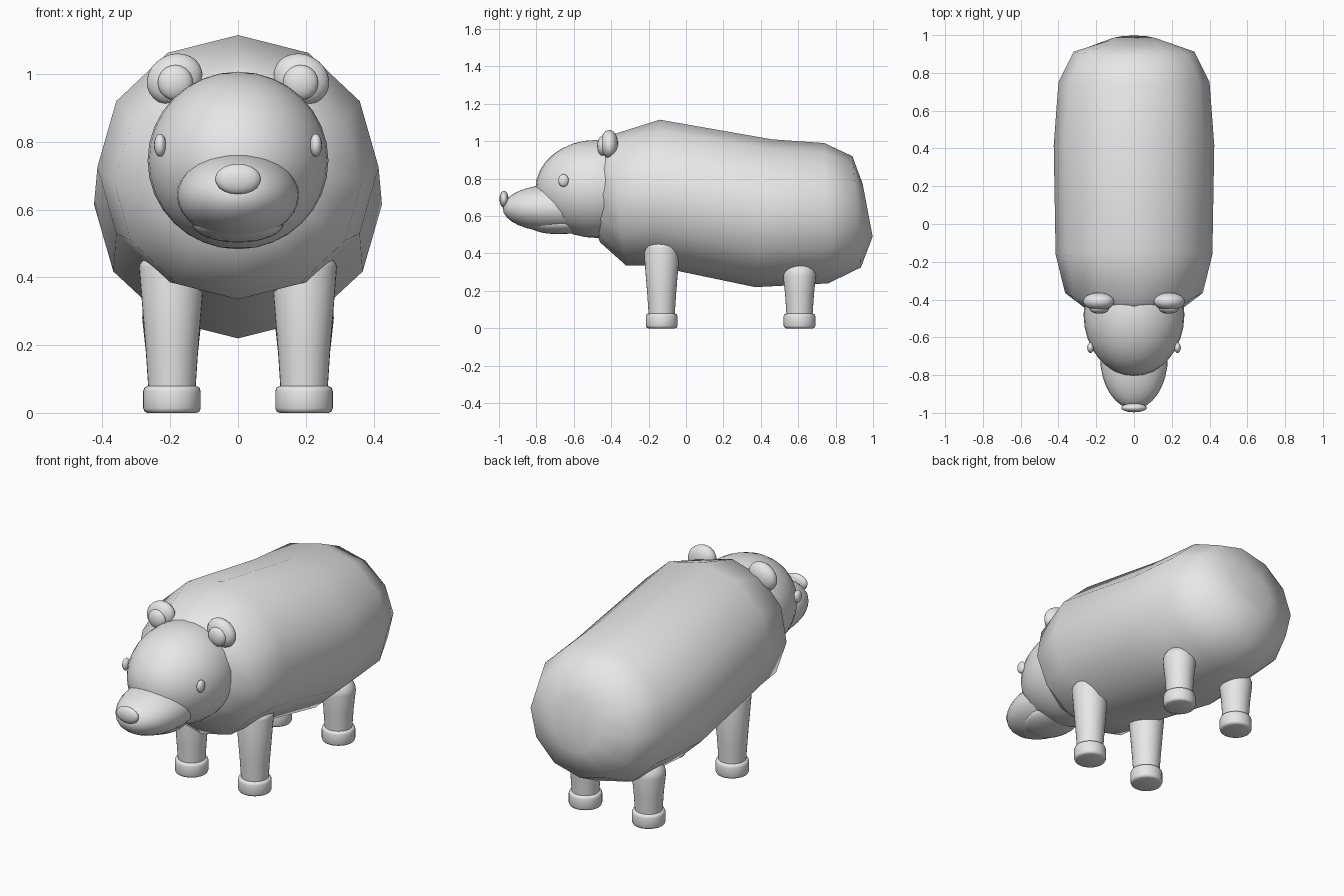
import bpy, bmesh
from math import sin, cos, pi, radians
from mathutils import Vector

if "Cube" in bpy.data.objects:
    bpy.data.objects.remove(bpy.data.objects["Cube"], do_unlink=True)

GREY = (0.8, 0.8, 0.8, 1.0)
clay = bpy.data.materials.new("plain_grey")
clay.use_nodes = True
clay.diffuse_color = GREY
clay.node_tree.nodes["Principled BSDF"].inputs["Base Color"].default_value = GREY


def finish(bm, name, angle=None):
    """Turn a bmesh into a smooth-shaded object."""
    bmesh.ops.recalc_face_normals(bm, faces=bm.faces)
    mesh = bpy.data.meshes.new(name)
    bm.to_mesh(mesh)
    bm.free()
    mesh.materials.append(clay)
    obj = bpy.data.objects.new(name, mesh)
    bpy.context.collection.objects.link(obj)
    mesh.shade_smooth()
    if angle:
        bpy.ops.object.select_all(action='DESELECT')
        obj.select_set(True)
        bpy.context.view_layer.objects.active = obj
        bpy.ops.object.shade_smooth_by_angle(angle=radians(angle))
    return obj


def skin(bm, rings):
    """Bridge equal rings of points and cap both ends."""
    loops = [[bm.verts.new(p) for p in ring] for ring in rings]
    n = len(loops[0])
    for a, b in zip(loops, loops[1:]):
        for i in range(n):
            j = (i + 1) % n
            bm.faces.new((a[i], a[j], b[j], b[i]))
    bm.faces.new(loops[0])
    bm.faces.new(loops[-1])


def ellipsoid(name, centre, radii, tilt=0.0, segments=32, rings=16):
    bm = bmesh.new()
    bmesh.ops.create_uvsphere(bm, u_segments=segments, v_segments=rings, radius=1)
    bmesh.ops.scale(bm, vec=radii, verts=bm.verts)
    obj = finish(bm, name)
    obj.location = centre
    obj.rotation_euler.y = tilt
    return obj


def turned(name, profile, x, y, segments=32, angle=35):
    """Revolve (radius, height) points about a vertical axis."""
    bm = bmesh.new()
    turns = [2 * pi * i / segments for i in range(segments)]
    skin(bm, [[(x + r * cos(t), y + r * sin(t), z) for t in turns] for r, z in profile])
    return finish(bm, name, angle)


# Body: twelve-sided leaning hoops (top y, top z, bottom y, bottom z, half width)
HOOPS = [
    (-0.50, 0.85, -0.50, 0.56, 0.12),
    (-0.46, 0.98, -0.46, 0.46, 0.24),
    (-0.41, 1.03, -0.32, 0.335, 0.365),
    (-0.14, 1.115, -0.18, 0.335, 0.415),
    (0.46, 1.01, 0.37, 0.22, 0.425),
    (0.74, 0.99, 0.76, 0.24, 0.40),
    (0.89, 0.92, 0.935, 0.325, 0.32),
    (0.945, 0.77, 0.998, 0.49, 0.13),
]
body_rings = []
for yt, zt, yb, zb, half in HOOPS:
    top, low = Vector((0, yt, zt)), Vector((0, yb, zb))
    mid, up = (top + low) / 2, (top - low) / 2
    body_rings.append([mid + up * cos(k * pi / 6) + Vector((half * sin(k * pi / 6), 0, 0))
                       for k in range(12)])
bm = bmesh.new()
skin(bm, body_rings)
finish(bm, "body")

# Head, muzzle, jaw and nose
ellipsoid("head", (0, -0.48, 0.745), (0.267, 0.325, 0.262))
ellipsoid("muzzle", (0, -0.70, 0.642), (0.18, 0.28, 0.127))
ellipsoid("lower_jaw", (0, -0.68, 0.56), (0.135, 0.17, 0.057))
ellipsoid("nose", (0, -0.973, 0.69), (0.068, 0.024, 0.045), segments=16, rings=10)

# Paired parts
for side, s in (("left", 1), ("right", -1)):
    ellipsoid(side + "_eye", (s * 0.23, -0.655, 0.79), (0.018, 0.028, 0.034), segments=16, rings=10)
    ellipsoid(side + "_ear", (s * 0.187, -0.41, 0.985), (0.085, 0.047, 0.073),
              tilt=s * 0.5, segments=24, rings=12)
    ellipsoid(side + "_inner_ear", (s * 0.185, -0.447, 0.975), (0.052, 0.028, 0.052),
              segments=20, rings=10)
    # Legs: tapered shin, flared thigh with a domed top, rounded foot
    for place, y, hip, flare in (("front", -0.13, 0.43, 0.097), ("hind", 0.607, 0.28, 0.088)):
        dome = [(flare * cos(a), hip + flare * 0.9 * sin(a) * (0.5 if place == "front" else 1))
                for a in (k * pi / 14 for k in range(7))]
        turned(f"{place}_{side}_leg", [(0.069, 0.06), (0.077, 0.18)] + dome, s * 0.195, y)
        turned(f"{place}_{side}_foot",
               [(0.072, 0), (0.081, 0.004), (0.085, 0.014), (0.085, 0.064),
                (0.081, 0.075), (0.07, 0.08)], s * 0.195, y, angle=50)
